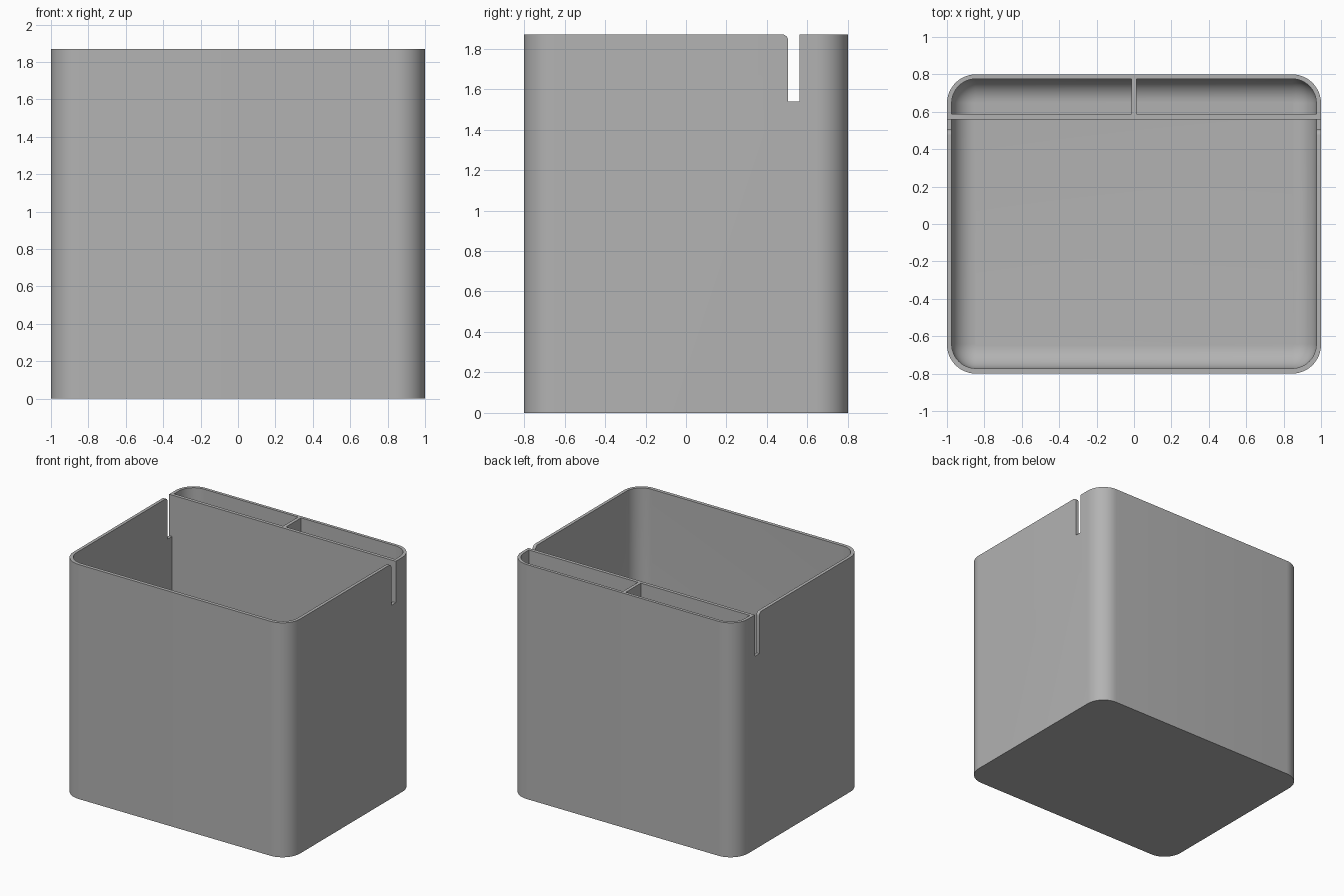
import bpy, bmesh, math

if "Cube" in bpy.data.objects:
    bpy.data.objects.remove(bpy.data.objects["Cube"])

H = 1.87        # height
FLOOR = 0.03    # floor thickness
INNER_X, INNER_Y0, INNER_Y1 = 0.975, -0.772, 0.776
FILLET = 0.125  # rounding between walls and floor

grey = bpy.data.materials.new("grey plastic")
grey.diffuse_color = (0.45, 0.45, 0.45, 1)
grey.use_nodes = True
grey.node_tree.nodes["Principled BSDF"].inputs["Base Color"].default_value = grey.diffuse_color


def finish(name, bm):
    bmesh.ops.recalc_face_normals(bm, faces=bm.faces)
    mesh = bpy.data.meshes.new(name)
    bm.to_mesh(mesh)
    bm.free()
    mesh.materials.append(grey)
    ob = bpy.data.objects.new(name, mesh)
    bpy.context.collection.objects.link(ob)
    return ob


def ring(bm, x, y0, y1, r, z, steps=12):
    """Rounded rectangle of vertices at height z."""
    corners = [(x - r, y1 - r), (-x + r, y1 - r), (-x + r, y0 + r), (x - r, y0 + r)]
    verts = []
    for i, (cx, cy) in enumerate(corners):
        for k in range(steps + 1):
            a = math.pi / 2 * (i + k / steps)
            verts.append(bm.verts.new((cx + r * math.cos(a), cy + r * math.sin(a), z)))
    return verts


def box(name, x0, x1, y0, y1, z0, z1):
    bm = bmesh.new()
    bmesh.ops.create_cube(bm, size=1)
    for v in bm.verts:
        v.co = (x1 if v.co.x > 0 else x0, y1 if v.co.y > 0 else y0, z1 if v.co.z > 0 else z0)
    return finish(name, bm)


# Container: outer wall, rim, inner wall and filleted floor
bm = bmesh.new()
rings = [ring(bm, 1, -0.8, 0.8, 0.155, z) for z in (0, H)]
rings.append(ring(bm, INNER_X, INNER_Y0, INNER_Y1, 0.13, H))
for k in range(11):
    a = math.pi / 2 * k / 10
    d = FILLET * (1 - math.cos(a))
    z = FLOOR + FILLET * (1 - math.sin(a))
    rings.append(ring(bm, INNER_X - d, INNER_Y0 + d, INNER_Y1 - d, 0.13 - d, z))
for a, b in zip(rings, rings[1:]):
    for i in range(len(a)):
        j = (i + 1) % len(a)
        bm.faces.new((a[i], a[j], b[j], b[i]))
bm.faces.new(rings[0])
bm.faces.new(rings[-1])
container = finish("container", bm)

# Slot cutter: narrow slot through both sides, rounded at its front top edge
S0, S1, SZ, R = 0.505, 0.56, 1.54, 0.03
profile = [(S1, H + 0.1), (S1, SZ), (S0, SZ)]
for k in range(7):
    a = math.pi / 2 * k / 6
    profile.append((S0 - R + R * math.cos(a), H - R + R * math.sin(a)))
profile.append((S0 - R, H + 0.1))
bm = bmesh.new()
face = bm.faces.new([bm.verts.new((-1.2, y, z)) for y, z in profile])
ext = bmesh.ops.extrude_face_region(bm, geom=[face])
moved = [v for v in ext["geom"] if isinstance(v, bmesh.types.BMVert)]
bmesh.ops.translate(bm, verts=moved, vec=(2.4, 0, 0))
cutter = finish("slot_cutter", bm)
cutter.hide_render = True

cut = container.modifiers.new("side slots", "BOOLEAN")
cut.operation = "DIFFERENCE"
cut.solver = "EXACT"
cut.object = cutter
bpy.context.view_layer.objects.active = container
container.select_set(True)
bpy.ops.object.modifier_apply(modifier=cut.name)
bpy.data.objects.remove(cutter)
bpy.ops.object.shade_smooth_by_angle(angle=math.radians(30))

# Dividers forming the two rear pockets
box("rear_divider", -INNER_X, INNER_X, S1, 0.587, 0.015, H)
box("pocket_partition", -0.013, 0.013, 0.587, INNER_Y1, 0.015, H)
